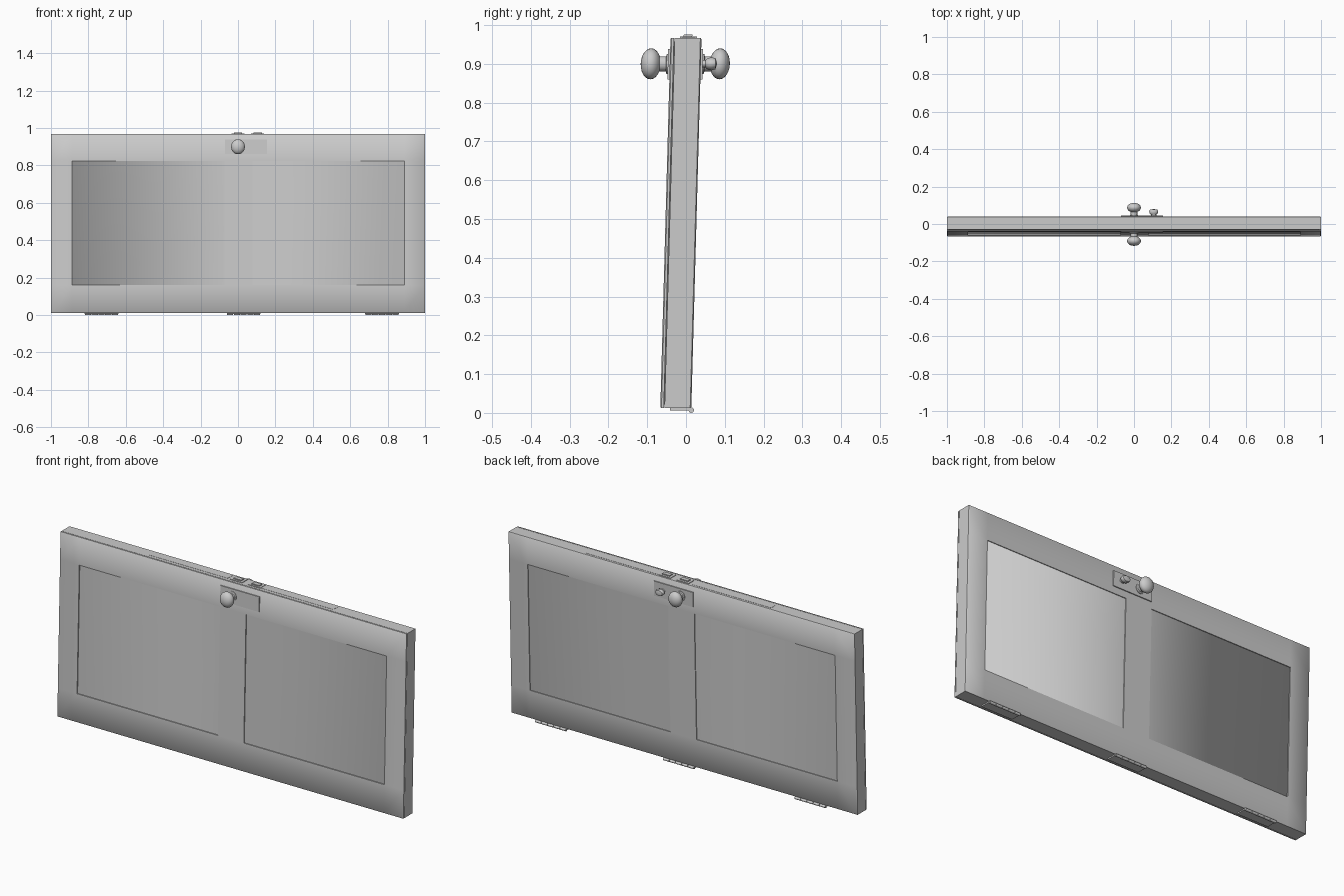
import bpy, bmesh, math
from mathutils import Vector, Matrix

if "Cube" in bpy.data.objects:
    bpy.data.objects.remove(bpy.data.objects["Cube"], do_unlink=True)

TOP, BOTTOM, HALF = 0.967, 0.012, 0.04   # door height limits and half thickness
LEAN = 0.0275                            # the door leans back slightly
KNOB_Z = 0.9

grey = bpy.data.materials.new("light_grey")
grey.use_nodes = True
colour = (0.6, 0.6, 0.6, 1)
grey.diffuse_color = colour
grey.node_tree.nodes["Principled BSDF"].inputs["Base Color"].default_value = colour


def finish(name, bm, smooth=True, angle=None):
    """Lean the part with the door and turn it into an object."""
    bmesh.ops.recalc_face_normals(bm, faces=bm.faces)
    for v in bm.verts:
        v.co.y += (v.co.z - TOP) * LEAN
    for f in bm.faces:
        f.smooth = smooth
    if angle:
        for e in bm.edges:
            if len(e.link_faces) == 2 and e.calc_face_angle() > angle:
                e.smooth = False
    mesh = bpy.data.meshes.new(name)
    bm.to_mesh(mesh)
    bm.free()
    mesh.materials.append(grey)
    obj = bpy.data.objects.new(name, mesh)
    bpy.context.collection.objects.link(obj)


def box(name, x, y, z):
    """Box from (low, high) ranges."""
    bm = bmesh.new()
    size = [r[1] - r[0] for r in (x, y, z)]
    mid = [(r[1] + r[0]) / 2 for r in (x, y, z)]
    bmesh.ops.create_cube(bm, size=1, matrix=Matrix.Translation(mid) @ Matrix.Diagonal((*size, 1)))
    finish(name, bm, smooth=False)


def lathe(name, profile, x, z, side, squash=1):
    """Spin (radius, distance) points around an axis that leaves the door face."""
    bm = bmesh.new()
    start = Vector((x, side * HALF, z))
    verts = [bm.verts.new(start + Vector((r, side * d, 0))) for r, d in profile]
    edges = [bm.edges.new(p) for p in zip(verts, verts[1:])]
    bmesh.ops.spin(bm, geom=verts + edges, cent=start, axis=(0, 1, 0),
                   angle=math.tau, steps=24, use_merge=True)
    bmesh.ops.remove_doubles(bm, verts=bm.verts, dist=0.0001)
    for v in bm.verts:
        v.co.z = z + (v.co.z - z) * squash
    finish(name, bm, angle=math.radians(40))


def frame_layer(name, outer_y, inner_y, inset=0):
    """One layer of the frame with two window openings and a chamfered rim."""
    xs = [-1 + inset, -0.887, -0.073, 0.077, 0.89, 1 - inset]
    zs = [BOTTOM + inset, 0.16, 0.825, TOP - inset]
    bm = bmesh.new()
    grid = [[bm.verts.new((x, outer_y, z)) for x in xs] for z in zs]
    for j in range(3):
        for i in range(5):
            if j == 1 and i in (1, 3):
                continue
            bm.faces.new((grid[j][i], grid[j][i + 1], grid[j + 1][i + 1], grid[j + 1][i]))
    moved = bmesh.ops.extrude_face_region(bm, geom=bm.faces[:], use_keep_orig=True)["geom"]
    bmesh.ops.translate(bm, vec=(0, inner_y - outer_y, 0),
                        verts=[g for g in moved if isinstance(g, bmesh.types.BMVert)])
    bmesh.ops.recalc_face_normals(bm, faces=bm.faces)

    def on_face(e):
        return all(abs(v.co.y - outer_y) < 0.0001 for v in e.verts)

    def on_opening(e):
        mid = (e.verts[0].co + e.verts[1].co) / 2
        return abs(mid.x) < 0.95 and 0.1 < mid.z < 0.9

    rim = [e for e in bm.edges
           if on_face(e) and not on_opening(e) and e.calc_face_angle() > 0.5]
    bmesh.ops.bevel(bm, geom=rim, offset=0.003, segments=1, affect='EDGES')
    # Soft blend from the face into the chamfer, crisp edges elsewhere
    for e in bm.edges:
        if e.calc_face_angle() > 0.5 and (on_opening(e) or not on_face(e)):
            e.smooth = False
    finish(name, bm)


def window_sheet(name, y, skirt_y):
    """Thin sheet behind the openings, folded at both ends inside the frame."""
    bm = bmesh.new()
    path = [(-0.92, skirt_y), (-0.92, y), (0.92, y), (0.92, skirt_y)]
    rows = [[bm.verts.new((px, py, z)) for px, py in path] for z in (0.13, 0.855)]
    for i in range(3):
        bm.faces.new((rows[0][i], rows[0][i + 1], rows[1][i + 1], rows[1][i]))
    finish(name, bm)


# Door leaf: front skin, narrow seal groove, back body
frame_layer("front_frame", -HALF, -0.031)
frame_layer("back_frame", HALF, -0.029)
frame_layer("seal_groove", -0.031, -0.029, 0.008)
window_sheet("front_panels", -0.035, -0.039)
window_sheet("back_panels", 0.036, 0.02)

# Lock plates and knobs on both faces
neck = [(0.024, 0), (0.024, 0.008), (0.018, 0.01), (0.018, 0.028)]
head = [(0.037 * math.sin(a), 0.049 - 0.026 * math.cos(a))
        for a in [math.pi * (0.16 + 0.84 * i / 10) for i in range(11)]]
for side, label in ((-1, "front"), (1, "back")):
    faces = sorted((side * HALF, side * (HALF + 0.005)))
    box(label + "_lock_plate", (-0.07, 0.155), faces, (0.86, 0.938))
    lathe(label + "_knob", neck + head, 0, KNOB_Z, side, 1.08)

# Thumb turn on the back
turn = [(0.014, 0), (0.014, 0.012), (0.021, 0.018), (0.024, 0.028), (0.02, 0.038), (0, 0.042)]
lathe("thumb_turn", turn, 0.105, KNOB_Z, 1, 0.7)

# Lock strips and bolts along the top edge
box("left_lock_strip", (0.13, 0.56), (-0.012, 0.025), (0.95, TOP + 0.001))
box("right_lock_strip", (-0.51, -0.05), (-0.012, 0.025), (0.95, TOP + 0.001))
for x, name in ((0, "latch"), (0.105, "deadbolt")):
    box(name + "_strike", (x - 0.035, x + 0.035), (-0.016, 0.028), (0.955, TOP + 0.003))
    box(name, (x - 0.022, x + 0.022), (-0.006, 0.016), (0.955, TOP + 0.008))

# Hinges along the bottom edge, each with a row of knuckles
for x, label in ((-0.73, "right"), (0.03, "middle"), (0.77, "left")):
    box(label + "_hinge_leaf", (x - 0.09, x + 0.09), (-0.015, 0.038), (0.006, 0.02))
    bm = bmesh.new()
    for k in range(5):
        place = (Matrix.Translation((x + (k - 2) * 0.036, 0.04, 0.007))
                 @ Matrix.Rotation(math.pi / 2, 4, 'Y'))
        bmesh.ops.create_cone(bm, cap_ends=True, segments=12, radius1=0.007, radius2=0.007,
                              depth=0.033, matrix=place)
    finish(label + "_hinge_knuckles", bm, angle=math.radians(40))
